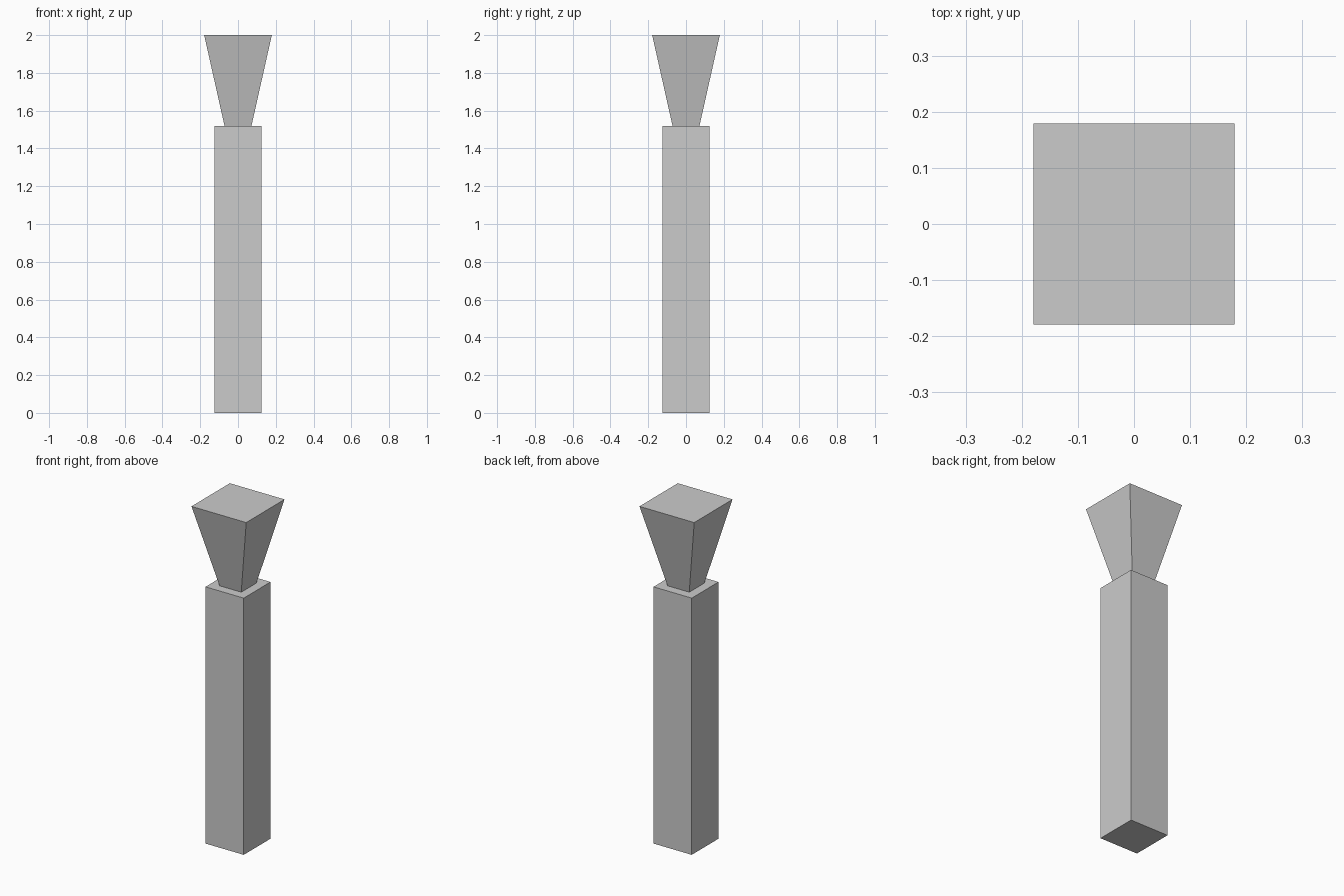
import bpy
import math

if "Cube" in bpy.data.objects:
    bpy.data.objects.remove(bpy.data.objects["Cube"])


def square_prism(name, half_bottom, half_top, z0, z1):
    """Four-sided, axis-aligned prism or frustum between two heights."""
    r = math.sqrt(2)
    bpy.ops.mesh.primitive_cone_add(
        vertices=4, radius1=half_bottom * r, radius2=half_top * r,
        depth=z1 - z0, location=(0, 0, (z0 + z1) / 2),
        rotation=(0, 0, math.pi / 4))
    obj = bpy.context.object
    obj.name = name
    bpy.ops.object.transform_apply(location=False, rotation=True, scale=True)
    return obj


# Straight square shaft
square_prism("post_shaft", 0.125, 0.125, 0.0, 1.518)

# Flared head, narrow end resting on the shaft
square_prism("flared_head", 0.071, 0.179, 1.518, 2.0)
